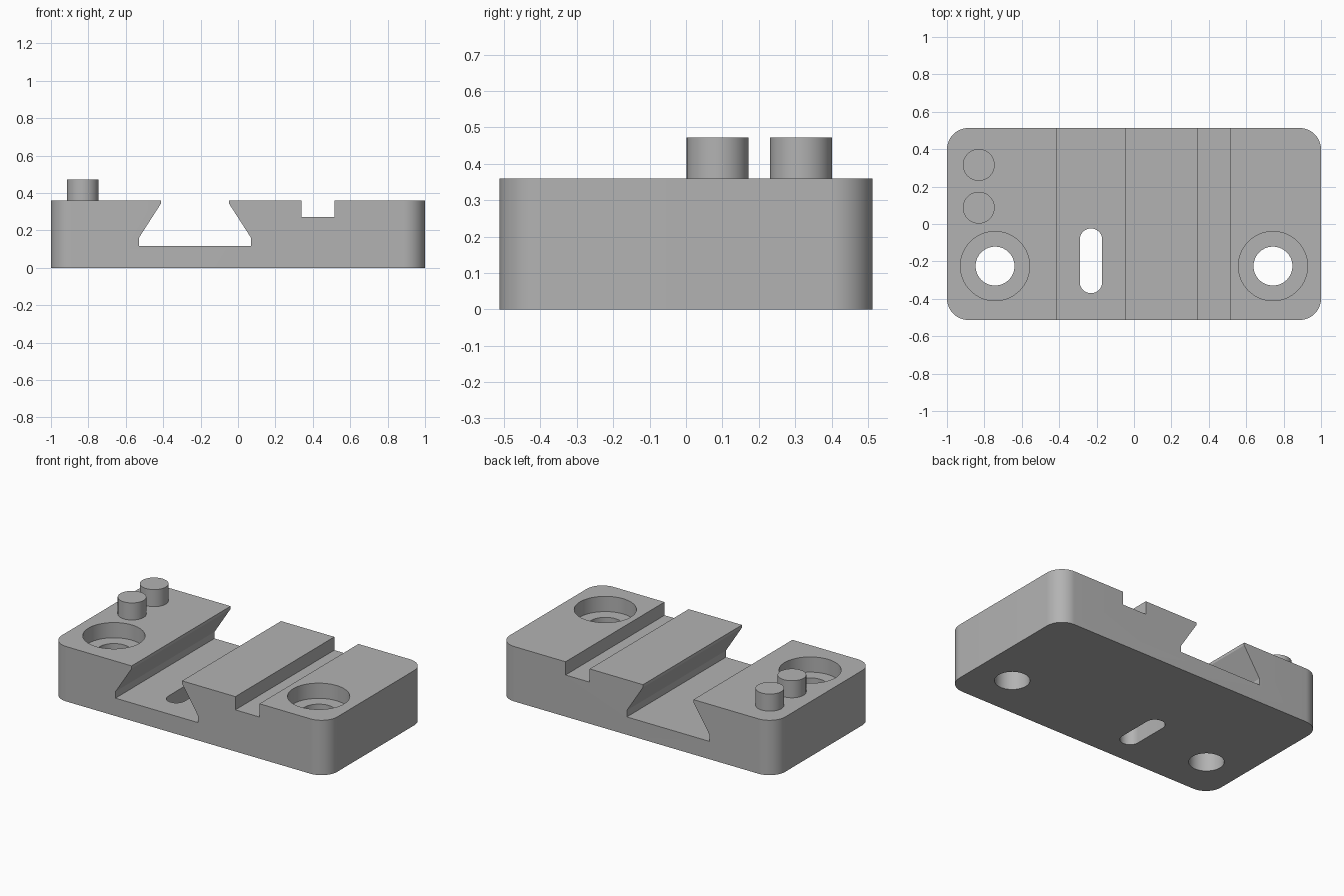
import bpy, bmesh
from math import pi, sin, cos, radians

if "Cube" in bpy.data.objects:
    bpy.data.objects.remove(bpy.data.objects["Cube"], do_unlink=True)

grey = bpy.data.materials.new("plain grey")
grey.use_nodes = True
GREY = (0.45, 0.45, 0.45, 1)
grey.diffuse_color = GREY
grey.node_tree.nodes["Principled BSDF"].inputs["Base Color"].default_value = GREY

HEIGHT, HALF_X, HALF_Y = 0.36, 1.0, 0.513


def extrude(name, points, vector):
    """Solid made by sweeping a closed outline along a vector."""
    bm = bmesh.new()
    face = bm.faces.new([bm.verts.new(p) for p in points])
    swept = bmesh.ops.extrude_face_region(bm, geom=[face])["geom"]
    bmesh.ops.translate(bm, vec=vector, verts=[g for g in swept if isinstance(g, bmesh.types.BMVert)])
    bmesh.ops.recalc_face_normals(bm, faces=bm.faces)
    mesh = bpy.data.meshes.new(name)
    bm.to_mesh(mesh)
    bm.free()
    mesh.materials.append(grey)
    obj = bpy.data.objects.new(name, mesh)
    bpy.context.collection.objects.link(obj)
    return obj


def rounded(name, x, y, half_x, half_y, r, z0, z1, steps=16):
    """Upright prism with rounded corners: block, slot or cylinder."""
    ring = []
    for i, (sx, sy) in enumerate([(1, 1), (-1, 1), (-1, -1), (1, -1)]):
        for k in range(steps + 1):
            a = (i + k / steps) * pi / 2
            p = (x + sx * (half_x - r) + r * cos(a), y + sy * (half_y - r) + r * sin(a), z0)
            if all(abs(p[0] - q[0]) + abs(p[1] - q[1]) > 1e-5 for q in ring):
                ring.append(p)
    return extrude(name, ring, (0, 0, z1 - z0))


def channel(name, profile):
    """Cutter running front to back with an x-z profile."""
    return extrude(name, [(x, -1, z) for x, z in profile], (0, 2, 0))


def select(obj):
    bpy.ops.object.select_all(action="DESELECT")
    obj.select_set(True)
    bpy.context.view_layer.objects.active = obj


def smooth(obj):
    select(obj)
    bpy.ops.object.shade_smooth_by_angle(angle=radians(30))


base = rounded("base_block", 0, 0, HALF_X, HALF_Y, 0.115, 0, HEIGHT)

# Dovetail channel, mirrored about its own centre line
mid = -0.23
side = [(0.3, 0.117), (0.3, 0.16), (0.183, 0.342), (0.183, 0.5)]
dovetail = [(mid + x, z) for x, z in side] + [(mid - x, z) for x, z in reversed(side)]
cutters = [channel("dovetail_cutter", dovetail)]

# Small square groove
cutters.append(channel("groove_cutter", [(0.34, 0.273), (0.515, 0.273), (0.515, 0.5), (0.34, 0.5)]))

# Slot through the channel floor
cutters.append(rounded("slot_cutter", mid, -0.197, 0.06, 0.173, 0.06, -0.1, 0.3))

# Counterbored screw holes
for label, x in (("right", -0.743), ("left", 0.743)):
    for kind, r, z0 in (("hole", 0.104, -0.1), ("counterbore", 0.185, 0.26)):
        cutters.append(rounded(f"{label}_{kind}_cutter", x, -0.225, r, r, r, z0, 0.5))

for cutter in cutters:
    mod = base.modifiers.new(cutter.name, "BOOLEAN")
    mod.operation, mod.solver, mod.object = "DIFFERENCE", "EXACT", cutter
    select(base)
    bpy.ops.object.modifier_apply(modifier=mod.name)
    bpy.data.objects.remove(cutter, do_unlink=True)
smooth(base)

# Two locating pins
for label, y in (("front", 0.087), ("back", 0.316)):
    smooth(rounded(f"{label}_pin", -0.83, y, 0.085, 0.085, 0.085, HEIGHT - 0.02, 0.472))
